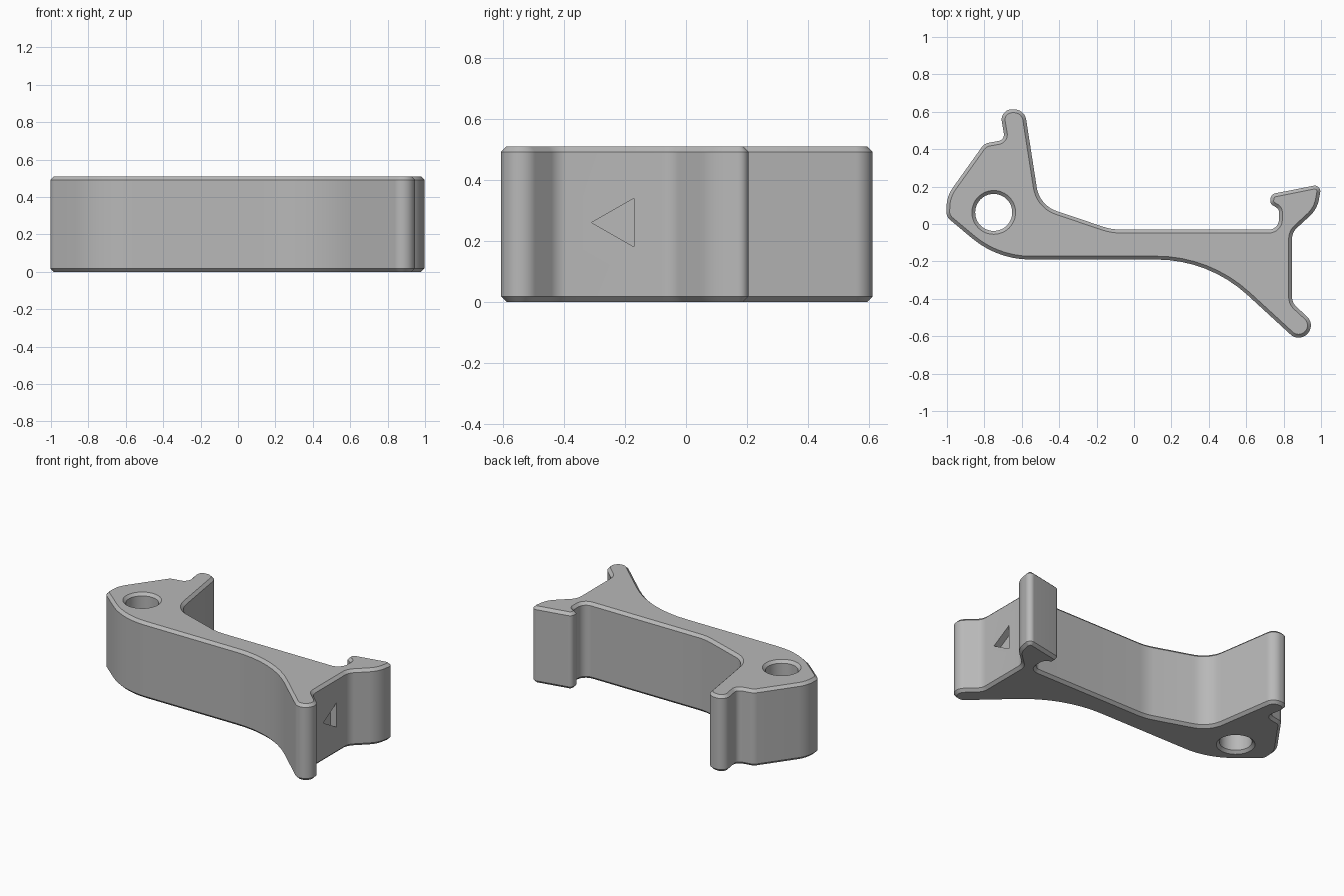
import bpy, bmesh, math
from mathutils import Vector

if "Cube" in bpy.data.objects:
    bpy.data.objects.remove(bpy.data.objects["Cube"], do_unlink=True)

HEIGHT, CHAMFER = 0.51, 0.018

grey = bpy.data.materials.new("plain grey")
grey.use_nodes = True
colour = (0.48, 0.48, 0.48, 1)
grey.diffuse_color = colour
grey.node_tree.nodes["Principled BSDF"].inputs["Base Color"].default_value = colour


def rounded(corners):
    """Replace every corner (x, y, radius) by a tangent arc."""
    pts = []
    for i, (x, y, r) in enumerate(corners):
        p = Vector((x, y))
        before = Vector(corners[i - 1][:2]) - p
        after = Vector(corners[(i + 1) % len(corners)][:2]) - p
        u, v = before.normalized(), after.normalized()
        half = u.angle(v) / 2
        reach = min(r / math.tan(half), 0.49 * before.length, 0.49 * after.length)
        r = reach * math.tan(half)
        centre = p + (u + v).normalized() * r / math.sin(half)
        a, b = p + u * reach - centre, p + v * reach - centre
        sweep = a.angle(b)
        n = max(4, math.ceil(math.degrees(sweep) / 6))
        for k in range(n + 1):
            t = k / n
            pts.append(centre + (a * math.sin((1 - t) * sweep)
                                 + b * math.sin(t * sweep)) / math.sin(sweep))
    return pts


def make(name, bm):
    bmesh.ops.recalc_face_normals(bm, faces=bm.faces[:])
    mesh = bpy.data.meshes.new(name)
    bm.to_mesh(mesh)
    bm.free()
    mesh.materials.append(grey)
    obj = bpy.data.objects.new(name, mesh)
    bpy.context.collection.objects.link(obj)
    return obj


def prism(name, points, shift, inset=0.0):
    """Extrude a flat outline, with optional chamfered ends."""
    bm = bmesh.new()
    base = bm.faces.new([bm.verts.new(p) for p in points])
    out = bmesh.ops.extrude_face_region(bm, geom=[base], use_keep_orig=True)
    verts = [g for g in out["geom"] if isinstance(g, bmesh.types.BMVert)]
    bmesh.ops.translate(bm, verts=verts, vec=shift)
    bmesh.ops.recalc_face_normals(bm, faces=bm.faces[:])
    if inset:
        for cap in [f for f in bm.faces if abs(f.normal.z) > 0.9]:
            bmesh.ops.inset_region(bm, faces=[cap], thickness=inset,
                                   depth=inset, use_even_offset=True)
    return make(name, bm)


# Outline, counterclockwise from the tip of the back arm
outline = [
    (-0.585, 0.613, 0.065), (-0.718, 0.613, 0.065), (-0.69, 0.45, 0.035),
    (-0.80, 0.43, 0.06), (-1.0, 0.15, 0.2), (-1.005, 0.04, 0.06),
    (-0.73, -0.19, 0.82), (0.40, -0.19, 0.72),
    (0.884, -0.634, 0.065), (0.972, -0.538, 0.065), (0.845, -0.421, 0.07),
    (0.845, -0.045, 0.08), (0.98, 0.08, 0.16), (1.003, 0.213, 0.03),
    (0.735, 0.16, 0.03), (0.725, 0.11, 0.03), (0.775, 0.08, 0.03),
    (0.775, -0.03, 0.12), (-0.12, -0.03, 0.3), (-0.505, 0.10, 0.16),
]
body = prism("bracket_body", [(p.x, p.y, CHAMFER) for p in rounded(outline)],
             (0, 0, HEIGHT - 2 * CHAMFER), CHAMFER)

# Pivot hole cutter: a spun profile flared at both ends
bm = bmesh.new()
hole_r = 0.099
profile = [(0, -0.1), (hole_r + CHAMFER + 0.1, -0.1), (hole_r, CHAMFER),
           (hole_r, HEIGHT - CHAMFER), (hole_r + CHAMFER + 0.1, HEIGHT + 0.1),
           (0, HEIGHT + 0.1)]
verts = [bm.verts.new((r, 0, z)) for r, z in profile]
edges = [bm.edges.new(pair) for pair in zip(verts, verts[1:])]
bmesh.ops.spin(bm, geom=verts + edges, axis=(0, 0, 1), cent=(0, 0, 0),
               angle=math.tau, steps=48, use_duplicate=False)
bmesh.ops.remove_doubles(bm, verts=bm.verts[:], dist=1e-4)
bmesh.ops.translate(bm, verts=bm.verts[:], vec=(-0.75, 0.062, 0))
hole = make("hole_cutter", bm)

# Triangular pocket cutter in the end face
pocket = prism("pocket_cutter", [(0.8, -0.31, 0.26), (0.8, -0.17, 0.34),
                                 (0.8, -0.17, 0.18)], (0.1, 0, 0))

bpy.ops.object.select_all(action="DESELECT")
bpy.context.view_layer.objects.active = body
body.select_set(True)
for cutter in (hole, pocket):
    cutter.hide_render = True
    mod = body.modifiers.new("cut", "BOOLEAN")
    mod.operation, mod.solver, mod.object = "DIFFERENCE", "EXACT", cutter
    bpy.ops.object.modifier_apply(modifier=mod.name)
    bpy.data.objects.remove(cutter, do_unlink=True)

bpy.ops.object.shade_smooth_by_angle(angle=math.radians(25))
